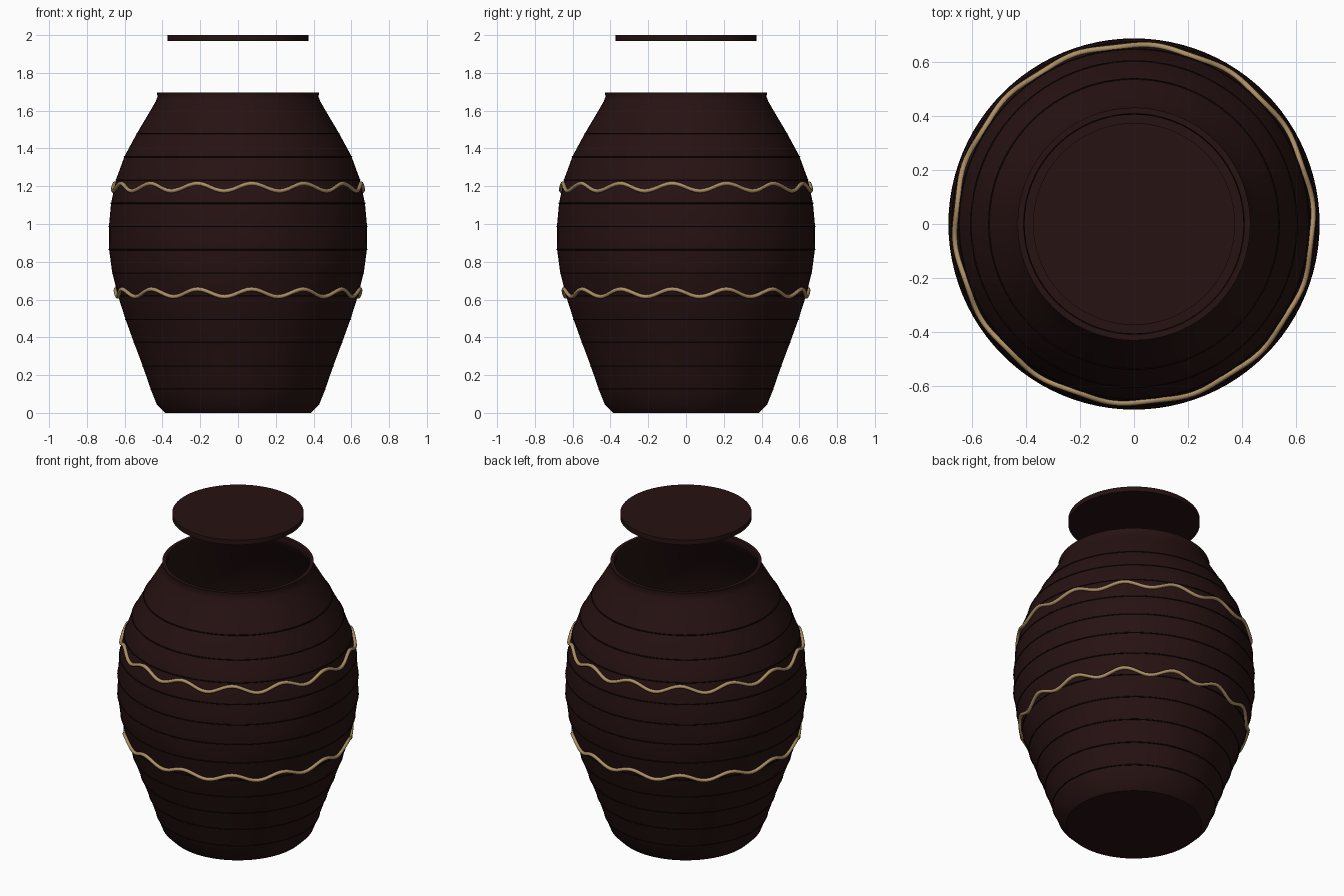
import bpy, bmesh
from math import sin, cos, pi

if "Cube" in bpy.data.objects:
    bpy.data.objects.remove(bpy.data.objects["Cube"])


def material(name, rgb):
    m = bpy.data.materials.new(name)
    m.use_nodes = True
    m.diffuse_color = (*rgb, 1)
    bsdf = m.node_tree.nodes["Principled BSDF"]
    bsdf.inputs["Base Color"].default_value = (*rgb, 1)
    bsdf.inputs["Roughness"].default_value = 0.7
    return m


CLAY = material("dark brown clay", (0.02, 0.006, 0.006))
GROOVE = material("groove black", (0.006, 0.002, 0.002))
CORD = material("tan cord", (0.42, 0.28, 0.13))

# Outer wall of the jar as (radius, height)
WALL = [(0.385, 0), (0.43, 0.045), (0.46, 0.12), (0.505, 0.25), (0.552, 0.375),
        (0.597, 0.5), (0.637, 0.625), (0.667, 0.75), (0.683, 0.87), (0.682, 1.0),
        (0.672, 1.11), (0.644, 1.24), (0.6, 1.36), (0.535, 1.48), (0.464, 1.6),
        (0.435, 1.65), (0.426, 1.675), (0.43, 1.695)]


def wall_radius(z):
    for (r0, z0), (r1, z1) in zip(WALL, WALL[1:]):
        if z <= z1:
            return r0 + (r1 - r0) * (z - z0) / (z1 - z0)
    return WALL[-1][0]


def finish(name, bm, mat, angle=0.7):
    bmesh.ops.recalc_face_normals(bm, faces=bm.faces)
    mesh = bpy.data.meshes.new(name)
    bm.to_mesh(mesh)
    bm.free()
    mesh.materials.append(mat)
    obj = bpy.data.objects.new(name, mesh)
    bpy.context.collection.objects.link(obj)
    bpy.ops.object.select_all(action="DESELECT")
    obj.select_set(True)
    bpy.context.view_layer.objects.active = obj
    bpy.ops.object.shade_smooth_by_angle(angle=angle)
    return obj


def lathe(name, profile, mat, steps=96):
    """Spin a profile that starts and ends on the axis."""
    bm = bmesh.new()
    verts = [bm.verts.new((r, 0, z)) for r, z in profile]
    edges = [bm.edges.new(pair) for pair in zip(verts, verts[1:])]
    bmesh.ops.spin(bm, geom=verts + edges, axis=(0, 0, 1), cent=(0, 0, 0),
                   angle=2 * pi, steps=steps, use_merge=True)
    bmesh.ops.remove_doubles(bm, verts=bm.verts, dist=0.0001)
    return finish(name, bm, mat)


def tube_loop(name, path, thickness, mat, sides=8, steps=168):
    """Closed round tube around the jar; path(angle) gives radius and height."""
    bm = bmesh.new()
    loops = []
    for i in range(steps):
        a = 2 * pi * i / steps
        r, z = path(a)
        loop = []
        for j in range(sides):
            b = 2 * pi * j / sides
            rr = r + thickness * cos(b)
            loop.append(bm.verts.new((rr * cos(a), rr * sin(a), z + thickness * sin(b))))
        loops.append(loop)
    for i in range(steps):
        p, q = loops[i], loops[(i + 1) % steps]
        for j in range(sides):
            k = (j + 1) % sides
            bm.faces.new((p[j], q[j], q[k], p[k]))
    return finish(name, bm, mat, 1.2)


# Hollow jar body
inner = [(r - 0.022, z) for r, z in reversed(WALL[1:])]
lathe("jar_body", [(0, 0)] + WALL + inner + [(0, 0.045)], CLAY)

# Floating lid disc
lathe("lid", [(0, 1.97), (0.373, 1.97), (0.373, 2.0), (0, 2.0)], CLAY)

# Fine turning lines around the body
for n in range(1, 13):
    z = 0.123 * n + 0.003
    tube_loop(f"turning_line_{n}", lambda a: (wall_radius(z), z), 0.0035, GROOVE, 6, 96)

# Wavy cords following the wall
for name, height in (("lower_cord", 0.635), ("upper_cord", 1.195)):
    def wave(a):
        z = height - 0.02 * sin(14 * a)
        return wall_radius(z) + 0.006, z
    tube_loop(name, wave, 0.011, CORD)
